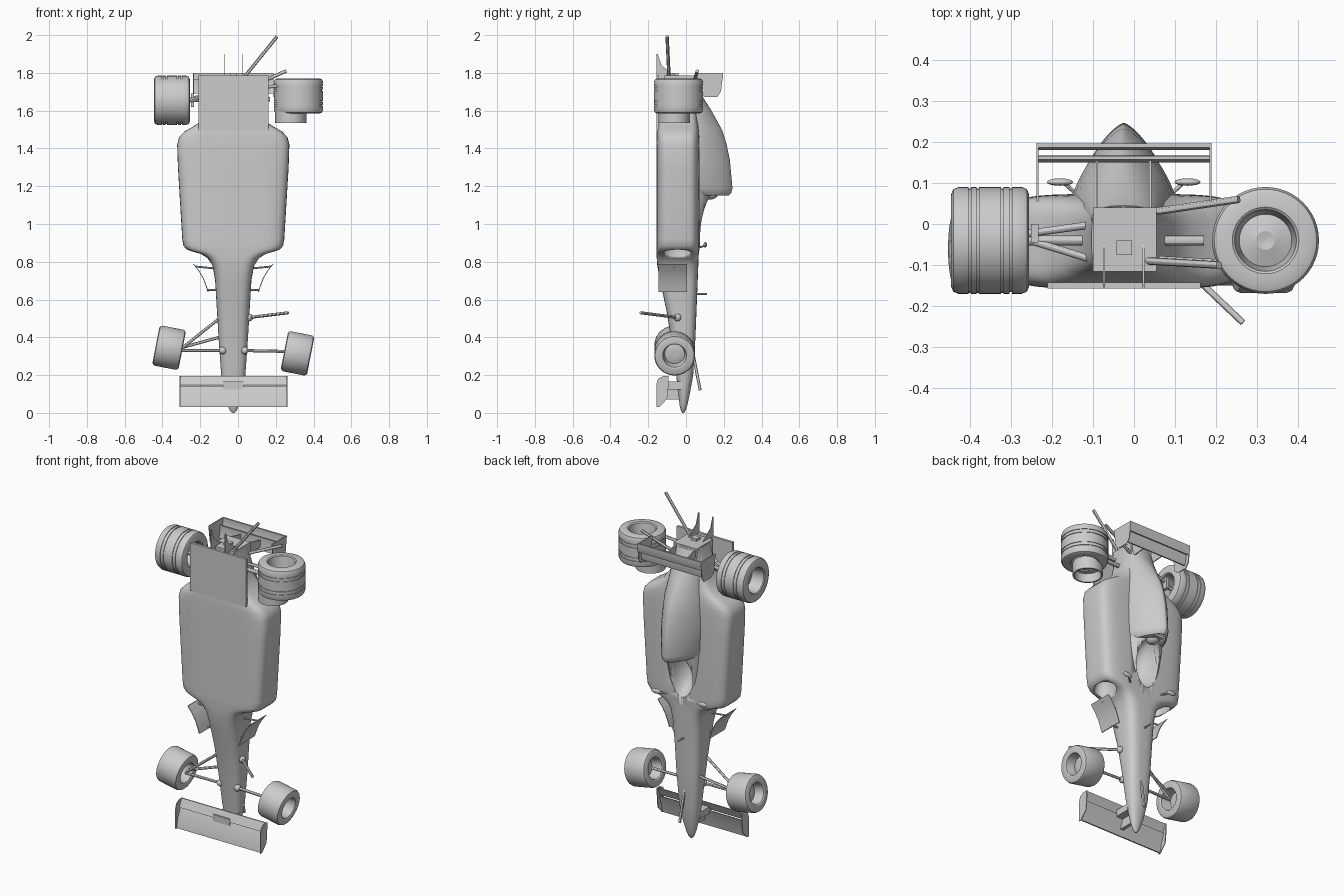
import bpy, bmesh, math
from mathutils import Vector

cube = bpy.data.objects.get("Cube")
if cube:
    bpy.data.objects.remove(cube, do_unlink=True)

grey = bpy.data.materials.new("plain_grey")
grey.use_nodes = True
grey.diffuse_color = (0.6, 0.6, 0.6, 1)
grey.node_tree.nodes["Principled BSDF"].inputs["Base Color"].default_value = (0.6, 0.6, 0.6, 1)

CX = -0.025  # centre line of the car


def finish(name, bm, angle=35):
    bmesh.ops.recalc_face_normals(bm, faces=bm.faces[:])
    me = bpy.data.meshes.new(name)
    bm.to_mesh(me)
    bm.free()
    ob = bpy.data.objects.new(name, me)
    bpy.context.collection.objects.link(ob)
    me.materials.append(grey)
    bpy.ops.object.select_all(action='DESELECT')
    ob.select_set(True)
    bpy.context.view_layer.objects.active = ob
    bpy.ops.object.shade_smooth_by_angle(angle=math.radians(angle))
    return ob


def bridge(bm, rings):
    for a, b in zip(rings, rings[1:]):
        for i in range(len(a)):
            j = (i + 1) % len(a)
            bm.faces.new((a[i], a[j], b[j], b[i]))
    bm.faces.new(rings[0])
    bm.faces.new(rings[-1])


def loft(name, rows, count=56):
    """Rows: z, half width, y low, y widest, y high, roundness power."""
    bm = bmesh.new()
    rings = []
    for z, hw, lo, mid, hi, n in rows:
        ring = []
        for k in range(count):
            t = 2 * math.pi * k / count
            c, s = math.cos(t), math.sin(t)
            x = math.copysign(abs(c) ** (2 / n), c) * hw
            y = math.copysign(abs(s) ** (2 / n), s) * ((hi - mid) if s > 0 else (mid - lo))
            ring.append(bm.verts.new((CX + x, mid + y, z)))
        rings.append(ring)
    bridge(bm, rings)
    return finish(name, bm, 40)


def slab(name, outline, a, b, axis='x'):
    """Extrude a (y, z) outline along x, or an (x, z) outline along y."""
    bm = bmesh.new()
    put = (lambda p, d: (d, p[0], p[1])) if axis == 'x' else (lambda p, d: (p[0], d, p[1]))
    bridge(bm, [[bm.verts.new(put(p, d)) for p in outline] for d in (a, b)])
    return finish(name, bm)


def box(name, x0, x1, y0, y1, z0, z1):
    return slab(name, [(y0, z0), (y1, z0), (y1, z1), (y0, z1)], x0, x1)


def lathe(name, profile, centre, axis, count=48):
    bm = bmesh.new()
    rot = Vector(axis).to_track_quat('Z', 'Y')
    rings = []
    for r, h in profile:
        rings.append([bm.verts.new(Vector(centre) + rot @ Vector((
            r * math.cos(2 * math.pi * k / count), r * math.sin(2 * math.pi * k / count), h)))
            for k in range(count)])
    bridge(bm, rings)
    return finish(name, bm, 30)


def rod(name, p, q, r=0.009):
    p, q = Vector(p), Vector(q)
    return lathe(name, [(r, 0), (r, (q - p).length)], p, q - p, 12)


def ball(name, centre, radii, seg=32):
    bm = bmesh.new()
    bmesh.ops.create_uvsphere(bm, u_segments=seg, v_segments=seg // 2, radius=1)
    bmesh.ops.scale(bm, vec=radii, verts=bm.verts[:])
    bmesh.ops.translate(bm, vec=centre, verts=bm.verts[:])
    return finish(name, bm, 60)


def cut(ob, cutters):
    for c in cutters:
        m = ob.modifiers.new("cut_" + c.name, 'BOOLEAN')
        m.operation, m.solver, m.object = 'DIFFERENCE', 'EXACT', c
        c.hide_render = True
        c.hide_set(True)


# Nose, side pods and tail in one hull
hull = loft("hull", [
    (0.0, .006, -.02, -.015, -.01, 2), (.012, .018, -.027, -.014, -.002, 2),
    (.04, .03, -.034, -.013, .007, 2), (.1, .046, -.04, -.01, .02, 2.3),
    (.2, .064, -.052, -.008, .038, 2.5), (.4, .078, -.08, -.01, .05, 2.8),
    (.55, .087, -.105, -.02, .056, 3), (.7, .096, -.138, -.035, .062, 3.5),
    (.78, .11, -.152, -.04, .065, 4), (.82, .137, -.155, -.04, .066, 4.5),
    (.84, .172, -.156, -.04, .067, 5), (.853, .215, -.156, -.04, .068, 5),
    (.865, .247, -.157, -.04, .069, 5), (.885, .264, -.157, -.04, .07, 5),
    (.92, .27, -.157, -.04, .071, 5), (1.3, .293, -.157, -.04, .073, 5),
    (1.42, .297, -.157, -.04, .072, 5), (1.46, .287, -.156, -.04, .071, 5),
    (1.49, .258, -.155, -.04, .069, 5), (1.515, .215, -.152, -.04, .066, 5),
    (1.55, .16, -.14, -.04, .062, 4.5), (1.62, .11, -.125, -.04, .055, 4),
    (1.78, .078, -.11, -.04, .042, 4)])

# Cockpit surround and engine cover
tub = loft("cockpit_surround", [
    (.78, .09, -.03, .02, .06, 2.5), (.92, .1, -.03, .02, .078, 2.4),
    (1.04, .115, -.03, .02, .105, 2.2), (1.15, .125, -.03, .02, .135, 2),
    (1.2, .125, -.03, .02, .137, 2)])
cover = loft("engine_cover", [
    (1.15, .1, 0, .04, .225, 1.5), (1.165, .115, 0, .04, .24, 1.45),
    (1.19, .125, 0, .04, .246, 1.4), (1.34, .132, 0, .04, .232, 1.4),
    (1.43, .128, 0, .04, .213, 1.4), (1.5, .12, 0, .04, .19, 1.45),
    (1.6, .1, 0, .03, .135, 1.6), (1.69, .088, 0, .02, .078, 2),
    (1.77, .078, -.02, .01, .045, 2.5)])
cockpit = ball("cockpit_cutter", (CX, .1, 1.03), (.078, .13, .15))
mouth = ball("airbox_cutter", (CX, .185, 1.15), (.035, .03, .06))
pods = [ball("intake_cutter", (CX + s * .19, -.045, .865), (.055, .075, .09)) for s in (-1, 1)]
cut(hull, [cockpit] + pods)
cut(tub, [cockpit])
cut(cover, [cockpit, mouth])
ball("headrest", (CX, .13, 1.16), (.035, .04, .03))
box("camera_mount", CX - .03, CX + .03, .135, .185, 1.15, 1.165)

# Gearbox, floor and floor fins
box("gearbox", -.1, .055, -.115, .04, 1.5, 1.785)
box("gearbox_cap", -.043, -.005, -.075, -.04, 1.78, 1.8)
box("rear_floor", -.21, .162, -.157, -.142, 1.495, 1.785)
for x in (-.073, .023):
    slab("floor_fin", [(-.157, 1.6), (-.04, 1.6), (-.04, 1.78), (-.08, 1.8), (-.13, 1.84),
                       (-.15, 1.9), (-.157, 1.9)], x - .002, x + .002)

# Rear wing
slab("rear_wing_main", [(.15, 1.69), (.158, 1.69), (.167, 1.73), (.165, 1.765), (.157, 1.765), (.158, 1.73)],
     -.235, .188)
slab("rear_wing_flap", [(.18, 1.745), (.187, 1.745), (.196, 1.775), (.196, 1.8), (.186, 1.8), (.187, 1.775)],
     -.235, .188)
for x in (-.235, .186):
    slab("rear_endplate", [(.07, 1.69), (.1, 1.672), (.165, 1.672), (.185, 1.7), (.197, 1.8),
                           (.055, 1.8)], x - .002, x + .003)
for x in (-.09, .04):
    slab("wing_pylon", [(.03, 1.7), (.155, 1.71), (.155, 1.75), (.03, 1.78)], x - .003, x + .003)

# Front wing
slab("front_wing_main", [(-.15, .032), (-.142, .032), (-.13, .085), (-.108, .142), (-.115, .142), (-.14, .085)],
     -.31, .26)
slab("front_wing_flap", [(-.125, .147), (-.118, .145), (-.095, .195), (-.102, .195)], -.31, .26)
for x in (-.31, .256):
    slab("front_endplate", [(-.157, .03), (-.142, .03), (-.1, .075), (-.094, .13), (-.092, .195),
                            (-.12, .195), (-.148, .18), (-.157, .15)], x, x + .005)
box("nose_pylon", CX - .055, CX + .055, -.125, -.02, .125, .165)
slab("nose_strut", [(-.14, .07), (-.02, .07), (-.02, .14), (-.115, .14)], CX - .01, CX + .01)

# Turning vanes beside the nose
curve = [(.13, .64), (.14, .67), (.155, .71), (.178, .75), (.208, .788)]
for s in (-1, 1):
    pts = [(CX + s * x, z) for x, z in curve]
    pts += [(CX + s * (x + .005), z) for x, z in reversed(curve)]
    slab("turning_vane", pts, -.145, .005, 'y')
    rod("vane_stay", (CX + s * .09, -.06, .65), (CX + s * .138, -.06, .65), .005)
    rod("vane_stay", (CX + s * .1, -.06, .765), (CX + s * .2, -.06, .775), .005)
    # Mirrors
    ball("mirror", (CX + s * .155, .102, .89), (.032, .009, .015), 16)
    rod("mirror_stay", (CX + s * .09, .05, .87), (CX + s * .145, .1, .885), .005)


# Wheels: tyre with a recessed rim on both sides
def wheel(name, centre, axis, R, w, rim, grooves=()):
    h, b = w / 2, R * .14
    prof = [(.002, h * .3), (rim * .3, h * .35), (rim * .85, h * .2), (rim, h * .95),
            (rim + .006, h), (R - b, h), (R - b * .3, h - b * .3), (R, h - b)]
    for g in grooves:
        prof += [(R, g + .003), (R - .004, g + .003), (R - .004, g - .003), (R, g - .003)]
    prof += [(R, -h + b), (R - b * .3, -h + b * .3), (R - b, -h), (rim + .006, -h),
             (rim, -h * .95), (rim * .85, -h * .1), (.002, -h * .1)]
    return lathe(name, prof, centre, axis)


wheel("front_right_wheel", (-.365, -.06, .345), (-.98, 0, .19), .108, .142, .062)
wheel("front_left_wheel", (.315, -.06, .315), (.98, 0, -.19), .108, .142, .062)
wheel("rear_right_wheel", (-.35, -.04, 1.655), (-1, 0, 0), .13, .19, .073, (.05, .03, -.03, -.05))
wheel("rear_left_wheel", (.32, -.04, 1.678), (0, 0, 1), .13, .186, .075, (.05, .03, -.03, -.05))
lathe("loose_hub", [(.06, .02), (.083, .02), (.083, -.055), (.074, -.055), (.07, .0), (.06, .0)],
      (.279, -.062, 1.59), (0, 0, 1))

# Front suspension
for p in ((-.08, -.055, .33), (.035, -.055, .33), (.06, -.045, .505)):
    ball("joint", p, (.02, .02, .02), 16)
for p, q in (((-.08, -.055, .33), (-.31, -.06, .33)), ((.035, -.055, .33), (.27, -.06, .325)),
             ((-.105, -.05, .495), (-.3, -.06, .34)), ((-.1, .01, .4), (-.3, -.04, .345)),
             ((.06, -.045, .505), (.265, -.24, .53)), ((-.02, .03, .35), (-.01, .075, .12)),
             ((CX, .05, .63), (CX, .11, .63))):
    rod("front_arm", p, q, .005 if p[0] == CX else .008)

# Rear suspension and drive shafts
for p, q, r in (((-.09, .0, 1.7), (-.27, -.025, 1.66), .009), ((-.09, -.09, 1.7), (-.27, -.035, 1.65), .009),
                ((-.09, -.04, 1.66), (-.3, -.04, 1.655), .012), ((.05, .03, 1.72), (.255, .06, 1.81), .009),
                ((.05, -.04, 1.66), (.17, -.04, 1.66), .012), ((.03, -.085, 1.72), (.215, -.095, 1.73), .009),
                ((.035, -.09, 1.78), (.207, -.1, 1.993), .009)):
    rod("rear_arm", p, q, r)
box("rear_upright", -.25, -.232, -.045, -.0, 1.62, 1.69)
